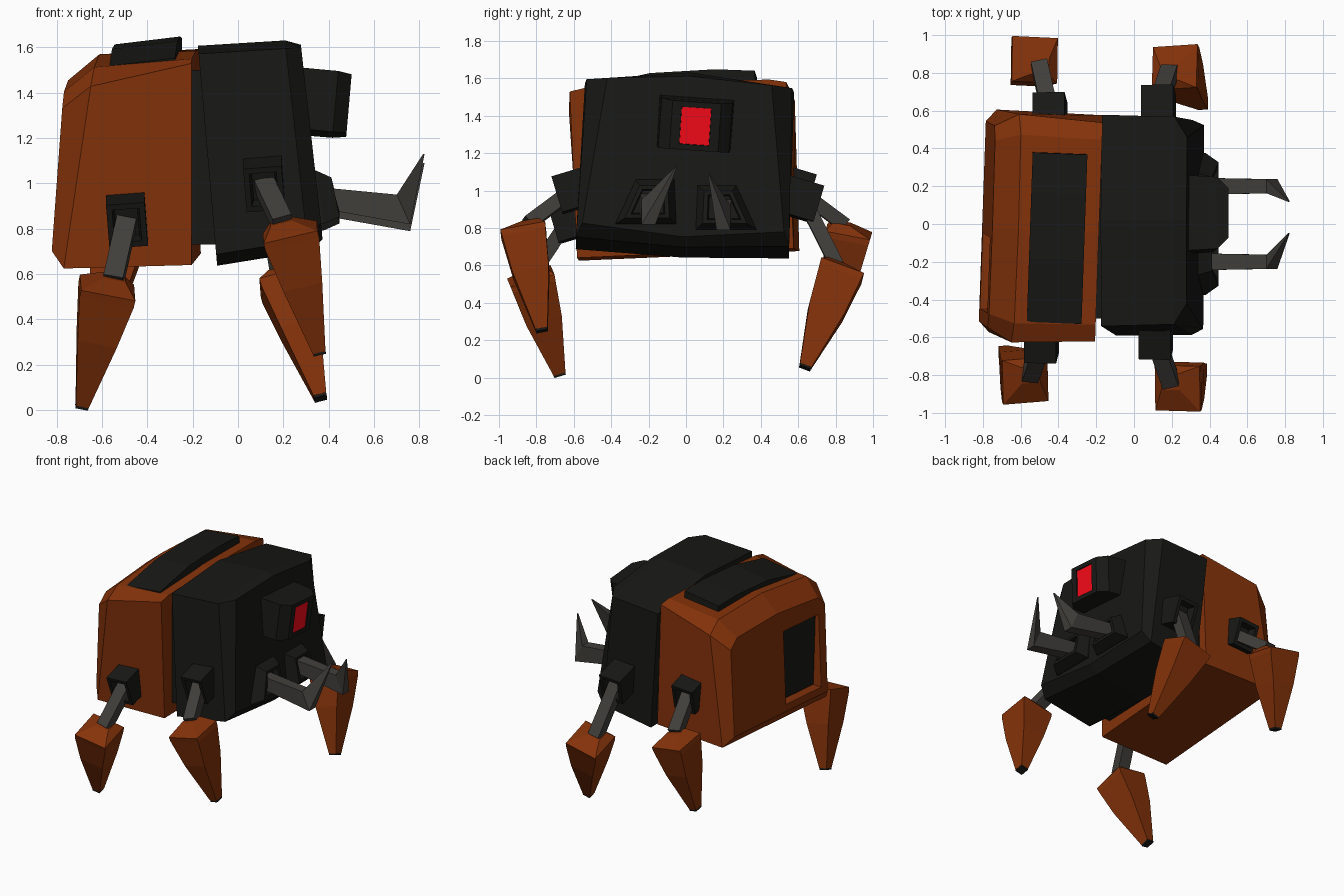
import bpy, bmesh, math
from mathutils import Vector, Matrix, Euler

if "Cube" in bpy.data.objects:
    bpy.data.objects.remove(bpy.data.objects["Cube"])


def material(name, r, g, b):
    m = bpy.data.materials.new(name)
    m.diffuse_color = (r, g, b, 1)
    m.use_nodes = True
    m.node_tree.nodes["Principled BSDF"].inputs["Base Color"].default_value = m.diffuse_color
    return m


ORANGE = material("orange_shell", 0.23, 0.032, 0.003)
BLACK = material("black_shell", 0.009, 0.009, 0.008)
STEEL = material("dark_steel", 0.052, 0.049, 0.043)
RED = material("red_lens", 0.95, 0.003, 0.01)


def loft(name, rings, mat, M=Matrix()):
    """Skin a closed solid through rings of equal point count."""
    bm = bmesh.new()
    vs = [[bm.verts.new(M @ Vector(p)) for p in r] for r in rings]
    n = len(vs[0])
    for a, b in zip(vs, vs[1:]):
        for i in range(n):
            j = (i + 1) % n
            bm.faces.new((a[i], a[j], b[j], b[i]))
    bm.faces.new(vs[0])
    bm.faces.new(vs[-1])
    bmesh.ops.recalc_face_normals(bm, faces=bm.faces)
    me = bpy.data.meshes.new(name)
    bm.to_mesh(me)
    bm.free()
    me.materials.append(mat)
    ob = bpy.data.objects.new(name, me)
    bpy.context.collection.objects.link(ob)
    return ob


def square(center, axis, ref, hu, hv):
    """Rectangular ring perpendicular to axis; hu runs along ref."""
    c, a, r = Vector(center), Vector(axis).normalized(), Vector(ref)
    u = (r - a * r.dot(a)).normalized()
    v = a.cross(u)
    return [c + u * hu * s + v * hv * t for s, t in ((-1, -1), (1, -1), (1, 1), (-1, 1))]


def box(name, lo, hi, mat, M=Matrix()):
    rings = [[(x, lo[1], lo[2]), (x, hi[1], lo[2]), (x, hi[1], hi[2]), (x, lo[1], hi[2])]
             for x in (lo[0], hi[0])]
    return loft(name, rings, mat, M)


def placed(loc, rx, ry, rz):
    r = Euler((math.radians(rx), math.radians(ry), math.radians(rz))).to_matrix().to_4x4()
    return Matrix.Translation(loc) @ r


# Head: six-sided section with chamfered front corners, slightly tilted
HEAD = placed((0.1, 0, 1.14), -2.5, -5, 0)


def head_ring(xb, xt, yb, yt, zb, zbc, zt, ztc):
    return [(xb, -yb, zb), (xb, 0, zbc), (xb, yb, zb), (xt, yt, zt), (xt, 0, ztc), (xt, -yt, zt)]


loft("head", [head_ring(-0.235, -0.235, 0.57, 0.56, -0.46, -0.48, 0.43, 0.49),
              head_ring(0.17, 0.15, 0.57, 0.55, -0.43, -0.46, 0.42, 0.48),
              head_ring(0.238, 0.218, 0.54, 0.44, -0.36, -0.41, 0.425, 0.455)], BLACK, HEAD)

# Neck joining the two halves
box("neck", (-0.25, -0.5, 0.73), (-0.08, 0.5, 1.5), BLACK)

# Abdomen: shell narrowing to the rear
ABDOMEN = placed((-0.49, -0.012, 1.105), 2.5, 0, -2)


def abdomen_ring(x, slant, bottom, edge, top, mid):
    half = [bottom, edge, top]
    pts = half + [(0, mid)] + [(-y, z) for y, z in reversed(half)]
    return [(x - slant * (0.27 - z), y, z) for y, z in pts]


shell = loft("abdomen", [
    abdomen_ring(0.305, 0, (0.58, -0.44), (0.58, 0.45), (0.49, 0.467), 0.48),
    abdomen_ring(-0.15, 0.15, (0.59, -0.455), (0.605, 0.35), (0.5, 0.43), 0.465),
    abdomen_ring(-0.265, 0.075, (0.53, -0.38), (0.535, 0.25), (0.46, 0.32), 0.35)], ORANGE, ABDOMEN)

# Recessed rear hatch, off to one side
cutter = box("hatch_cutter", (-0.5, -0.46, -0.33), (-0.24, -0.06, 0.2), ORANGE, ABDOMEN)
cutter.hide_render = True
cutter.hide_viewport = True
cut = shell.modifiers.new("hatch_recess", 'BOOLEAN')
cut.operation = 'DIFFERENCE'
cut.object = cutter
cut.solver = 'EXACT'
box("hatch_panel", (-0.25, -0.45, -0.32), (-0.22, -0.07, 0.19), BLACK, ABDOMEN)

# Bent plate on the abdomen's back
loft("back_plate", [[(-0.06, y, z - 0.12), (0.23, y, z - 0.06), (0.23, y, z + 0.015), (-0.06, y, z - 0.02)]
                    for y, z in ((-0.49, 0.455), (-0.15, 0.515), (0.2, 0.52), (0.41, 0.503))], BLACK, ABDOMEN)

# Eye housing and red lens
EYE = placed((0.3, 0.05, 1.36), -4, 5, 0)
loft("eye_housing", [square((x, 0, 0), (1, 0, 0), (0, 1, 0), hy, hz) for x, hy, hz in
                     ((-0.03, 0.2, 0.135), (0.13, 0.19, 0.135), (0.19, 0.13, 0.13),
                      (0.19, 0.08, 0.10), (0.175, 0.08, 0.10))], BLACK, EYE)
box("eye_lens", (0.15, -0.079, -0.099), (0.183, 0.079, 0.099), RED, EYE)

# Mandibles with flared, recessed sockets
for side, name, dz, tip in ((-1, "right", 0.0, (0.82, -0.05, 1.13)), (1, "left", -0.03, (0.82, 0.12, 1.09))):
    outline = [(0.05, 0.82), (0.38, 0.82), (0.27, 1.06), (0.06, 1.06)]
    cy, cz = 0.19, 0.94
    loft(name + "_mandible_socket",
         [[(x + (cz - z) * 0.15, side * (cy + (y - cy) * k), cz + (z - cz) * k + dz) for y, z in outline]
          for x, k in ((0.3, 1), (0.36, 0.98), (0.43, 0.72), (0.43, 0.55), (0.39, 0.5))], BLACK)
    y = side * 0.2
    loft(name + "_mandible", [square((0.34, y, 0.94 + dz), (1, 0, -0.15), (0, 1, 0), 0.045, 0.045),
                              square((0.73, y, 0.885 + dz), (1, 0, 0.45), (0, 1, 0), 0.037, 0.072),
                              square(tip, (0.3, 0, 1), (0, 1, 0), 0.003, 0.003)], STEEL)

# Legs: socket centre, knee and foot for each corner
LEGS = {
    "front_right": ((0.115, -0.67, 0.98), (0.23, -0.87, 0.785), (0.36, -0.77, 0.248)),
    "rear_right": ((-0.49, -0.69, 0.82), (-0.575, -0.83, 0.54), (-0.69, -0.675, 0.012)),
    "front_left": ((0.13, 0.69, 0.93), (0.215, 0.83, 0.57), (0.365, 0.635, 0.05)),
    "rear_left": ((-0.445, 0.65, 0.99), (-0.525, 0.87, 0.78), (-0.62, 0.77, 0.25)),
}
for name, (hip, knee, foot) in LEGS.items():
    hip, knee, foot = Vector(hip), Vector(knee), Vector(foot)
    out = Vector((0, math.copysign(1, hip.y), -0.3)).normalized()
    X = (1, 0, 0.08)
    # socket with a recessed mouth
    loft(name + "_leg_socket", [square(hip + out * d, out, X, hu, hv) for d, hu, hv in
                                ((-0.2, 0.085, 0.1), (0.02, 0.085, 0.1),
                                 (0.02, 0.06, 0.075), (-0.04, 0.05, 0.065))], BLACK)
    # upper strut
    axis = (foot - knee).normalized()
    top = knee - axis * 0.05
    top.y -= math.copysign(0.045, hip.y)
    top.x += (hip.x - top.x) * 0.25
    rod = top - hip
    loft(name + "_leg_strut", [square(p, rod, X, 0.044, 0.038) for p in (hip - out * 0.06, top + rod * 0.05)], STEEL)
    # tapering claw
    loft(name + "_claw", [square(top, axis, X, 0.05, 0.045),
                          square(knee, axis, X, 0.122, 0.122),
                          square(knee.lerp(foot, 0.06), axis, X, 0.122, 0.118),
                          square(knee.lerp(foot, 0.42), axis, X, 0.088, 0.098),
                          square(foot - axis * 0.012, axis, X, 0.029, 0.033)], ORANGE)
    loft(name + "_claw_tip", [square(foot - axis * d, axis, X, 0.028, 0.032) for d in (0.013, 0)], BLACK)
